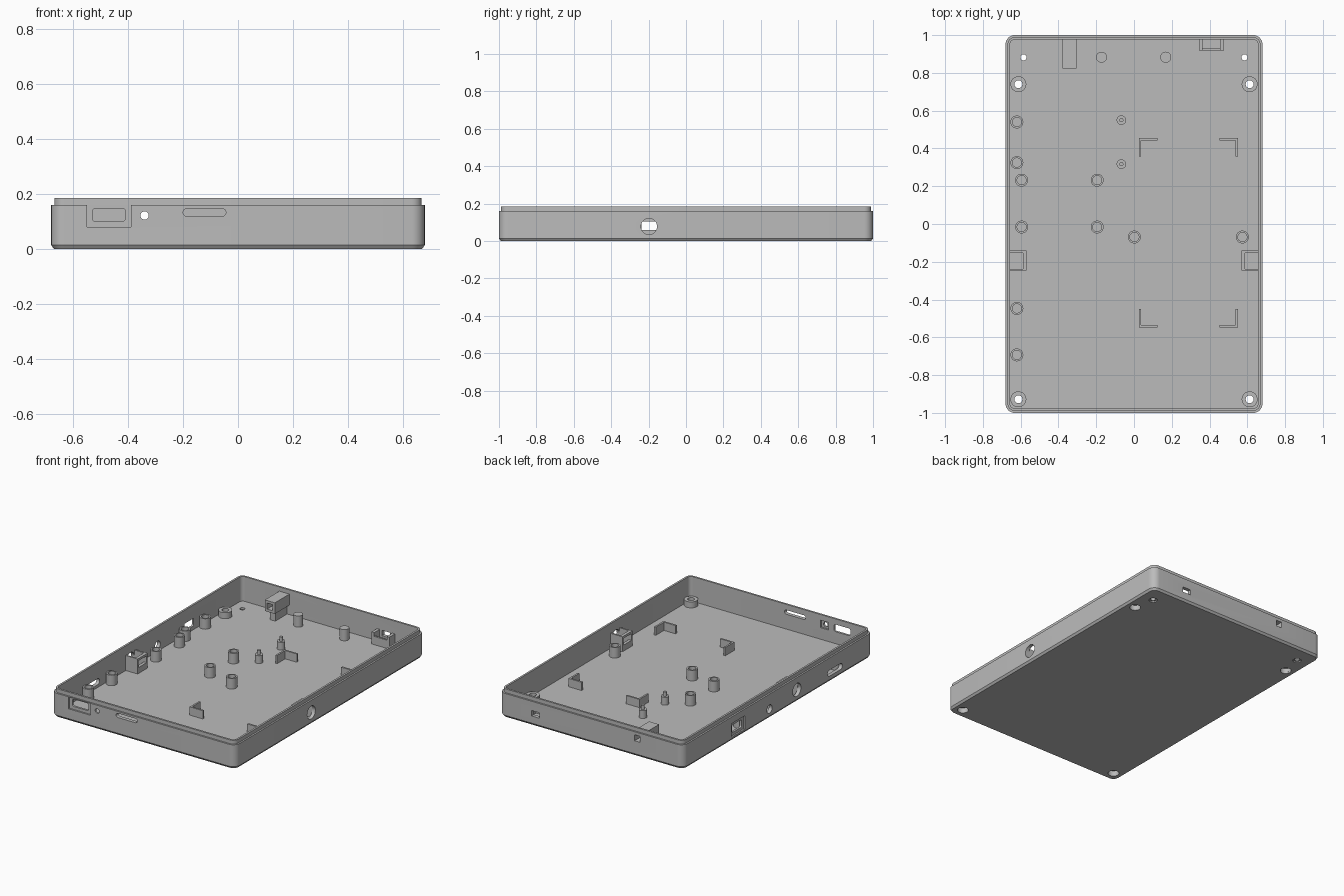
import bpy, bmesh, math
from mathutils import Matrix, Vector

cube = bpy.data.objects.get("Cube")
if cube:
    bpy.data.objects.remove(cube, do_unlink=True)

HX, HY, FLOOR = 0.68, 1.0, 0.02

grey = bpy.data.materials.new("plain_grey")
grey.use_nodes = True
COLOR = (0.5, 0.5, 0.5, 1)
grey.diffuse_color = COLOR
for node in grey.node_tree.nodes:
    if node.type == 'BSDF_PRINCIPLED':
        node.inputs["Base Color"].default_value = COLOR


def finish(name, bm):
    bmesh.ops.remove_doubles(bm, verts=bm.verts, dist=1e-5)
    bmesh.ops.recalc_face_normals(bm, faces=bm.faces)
    mesh = bpy.data.meshes.new(name)
    bm.to_mesh(mesh)
    bm.free()
    mesh.materials.append(grey)
    obj = bpy.data.objects.new(name, mesh)
    bpy.context.collection.objects.link(obj)
    return obj


def rounded_rect(hx, hy, r, seg=8):
    pts = []
    for i, (sx, sy) in enumerate(((1, 1), (-1, 1), (-1, -1), (1, -1))):
        for k in range(seg + 1):
            a = math.pi / 2 * (i + k / seg)
            pts.append((sx * (hx - r) + r * math.cos(a), sy * (hy - r) + r * math.sin(a)))
    return pts


def loft(bm, outlines, caps=True):
    """Skin a stack of (outline, z) rings."""
    rings = [[bm.verts.new((x, y, z)) for x, y in pts] for pts, z in outlines]
    n = len(rings[0])
    for a, b in zip(rings, rings[1:]):
        for i in range(n):
            j = (i + 1) % n
            bm.faces.new((a[i], a[j], b[j], b[i]))
    if caps:
        bm.faces.new(rings[0])
        bm.faces.new(rings[-1])


def lathe(name, profile, spots, seg=32):
    """Revolve a closed (radius, z) profile at each spot."""
    for x, y in spots:
        bm = bmesh.new()
        rings = []
        for r, z in profile + profile[:1]:
            rings.append(([(x + r * math.cos(k * math.tau / seg),
                            y + r * math.sin(k * math.tau / seg)) for k in range(seg)], z))
        loft(bm, rings, caps=False)
        bmesh.ops.remove_doubles(bm, verts=bm.verts, dist=1e-5)
        finish(name, bm)


def boxes(name, parts):
    """One object from (x0, x1, y0, y1, z0, z1) blocks."""
    bm = bmesh.new()
    for x0, x1, y0, y1, z0, z1 in parts:
        mat = (Matrix.Translation(((x0 + x1) / 2, (y0 + y1) / 2, (z0 + z1) / 2))
               @ Matrix.Diagonal((abs(x1 - x0), y1 - y0, z1 - z0, 1)))
        bmesh.ops.create_cube(bm, size=1, matrix=mat)
    bmesh.ops.recalc_face_normals(bm, faces=bm.faces)
    mesh_obj = finish(name, bm)
    return mesh_obj


# Tray shell: chamfered foot, outer wall, stepped lip, inner wall, floor
bm = bmesh.new()
SHELL = ((0.01, 0), (0, 0.014), (0, 0.16), (0.011, 0.16), (0.011, 0.185), (0.024, 0.185), (0.024, FLOOR))
loft(bm, [(rounded_rect(HX - i, HY - i, 0.048 - i), z) for i, z in SHELL])
tray = finish("tray", bm)

# Cutters: prisms pushed along an axis
AXES = {
    'x': Matrix(((0, 0, 1), (1, 0, 0), (0, 1, 0))),
    'y': Matrix(((1, 0, 0), (0, 0, 1), (0, 1, 0))),
    'z': Matrix.Identity(3),
}
cutters = []


def cut(axis, u, v, hu, hv, r, start, end):
    bm = bmesh.new()
    loft(bm, [(rounded_rect(hu, hv, r), start), (rounded_rect(hu, hv, r), end)])
    bm.transform(AXES[axis].to_4x4() @ Matrix.Translation((u, v, 0)))
    cutter = finish("cutter", bm)
    cutter.hide_render = True
    cutters.append(cutter)


FRONT, BACK, RIGHT, LEFT = (-1.1, -0.95), (0.95, 1.1), (-0.8, -0.64), (0.64, 0.8)
SQ = 0.001
# front wall: recessed port, indicator hole with inner pocket, card slot
cut('y', -0.47, 0.12, 0.08, 0.0399, SQ, -1.1, -0.99)
cut('y', -0.47, 0.124, 0.06, 0.024, 0.012, *FRONT)
cut('y', -0.34, 0.122, 0.015, 0.015, 0.015, *FRONT)
cut('y', -0.34, 0.122, 0.03, 0.025, SQ, -0.987, -0.95)
cut('y', -0.122, 0.133, 0.078, 0.014, 0.0139, *FRONT)
# back wall: switch window and small port
cut('y', -0.34, 0.12, 0.02, 0.02, SQ, *BACK)
cut('y', 0.41, 0.08, 0.03, 0.018, SQ, *BACK)
# side walls: strap holes, recessed port, jack, slot
for wall in (RIGHT, LEFT):
    cut('x', -0.198, 0.078, 0.043, 0.043, 0.0429, *wall)
cut('x', 0.42, 0.07, 0.07, 0.045, SQ, -0.8, -0.67)
cut('x', 0.42, 0.07, 0.05, 0.025, 0.008, *RIGHT)
cut('x', 0.09, 0.06, 0.028, 0.028, 0.0279, *RIGHT)
cut('x', -0.6, 0.058, 0.078, 0.02, 0.0199, *RIGHT)
# floor: screw counterbores and countersunk pilot holes
SCREWS = [(sx * 0.612, y) for sx in (-1, 1) for y in (0.74, -0.928)]
for x, y in SCREWS:
    cut('z', x, y, 0.034, 0.034, 0.0339, -0.1, 0.1)
for sx in (-1, 1):
    cut('z', sx * 0.585, 0.882, 0.016, 0.016, 0.0159, -0.1, 0.1)
    cut('z', sx * 0.585, 0.882, 0.026, 0.026, 0.0259, -0.1, 0.008)

for cutter in cutters:
    mod = tray.modifiers.new("cut", 'BOOLEAN')
    mod.operation, mod.solver, mod.object = 'DIFFERENCE', 'EXACT', cutter
bpy.context.view_layer.update()
tray_eval = tray.evaluated_get(bpy.context.evaluated_depsgraph_get())
cut_mesh = bpy.data.meshes.new_from_object(tray_eval)
tray.modifiers.clear()
tray.data = cut_mesh
for cutter in cutters:
    bpy.data.objects.remove(cutter, do_unlink=True)

# Screw bosses, open below for the screw head
lathe("screw_boss", [(0.042, 0.01), (0.042, 0.06), (0.021, 0.06), (0.021, 0.035), (0.034, 0.035), (0.034, 0.01)], SCREWS)

# Board standoffs with blind holes
lathe("standoff", [(0, 0.019), (0.034, 0.019), (0.034, 0.09), (0.024, 0.09), (0.024, 0.03), (0, 0.03)],
      [(-0.62, 0.54), (-0.62, 0.325), (-0.595, 0.232), (-0.195, 0.232), (-0.595, -0.016),
       (-0.195, -0.016), (0.002, -0.069), (0.574, -0.069), (-0.62, -0.447), (-0.62, -0.693)])

# Locating pins and plain support posts
lathe("locating_pin", [(0, 0.019), (0.025, 0.019), (0.025, 0.072), (0.011, 0.072), (0.011, 0.1), (0, 0.1)],
      [(-0.067, 0.55), (-0.067, 0.317)])
lathe("support_post", [(0, 0.019), (0.029, 0.019), (0.029, 0.095), (0, 0.095)],
      [(-0.172, 0.883), (0.168, 0.883)])

# Corner brackets around the battery bay
for x, sx in ((0.026, 1), (0.55, -1)):
    for y, sy in ((0.455, -1), (-0.548, 1)):
        xs, ys = sorted((x, x + sx * 0.098)), sorted((y, y + sy * 0.098))
        xt, yt = sorted((x, x + sx * 0.012)), sorted((y, y + sy * 0.012))
        boxes("corner_bracket", [(*xs, *yt, 0.019, 0.075), (*xt, *ys, 0.019, 0.075)])

# Strap boxes behind the side holes, with a window through the inner face
for s in (-1, 1):
    inner = sorted((s * 0.568, s * 0.588))
    side = sorted((s * 0.568, s * 0.657))
    boxes("strap_box", [(*side, -0.247, -0.237, 0.019, 0.12), (*side, -0.153, -0.141, 0.019, 0.12),
                        (*inner, -0.24, -0.15, 0.019, 0.06), (*inner, -0.24, -0.15, 0.105, 0.12)])

# Switch tunnel on its support rib
X0, X1, Y0, Y1 = -0.378, -0.304, 0.823, 0.98
boxes("switch_tunnel", [(X0, X0 + 0.017, Y0, Y1, 0.083, 0.157), (X1 - 0.017, X1, Y0, Y1, 0.083, 0.157),
                        (X0, X1, Y0, Y1, 0.083, 0.1), (X0, X1, Y0, Y1, 0.14, 0.157),
                        (-0.36, -0.32, 0.85, Y1, 0.019, 0.083)])

# Small port cradle at the back wall
boxes("port_cradle", [(0.343, 0.363, 0.918, 0.98, 0.019, 0.1), (0.456, 0.476, 0.918, 0.98, 0.019, 0.1),
                      (0.343, 0.476, 0.918, 0.93, 0.019, 0.075), (0.36, 0.46, 0.92, 0.98, 0.019, 0.05)])

# Smooth round parts, keep edges crisp
for obj in bpy.context.scene.objects:
    if obj.type == 'MESH':
        obj.select_set(True)
        bpy.context.view_layer.objects.active = obj
bpy.ops.object.shade_smooth_by_angle(angle=math.radians(30))
